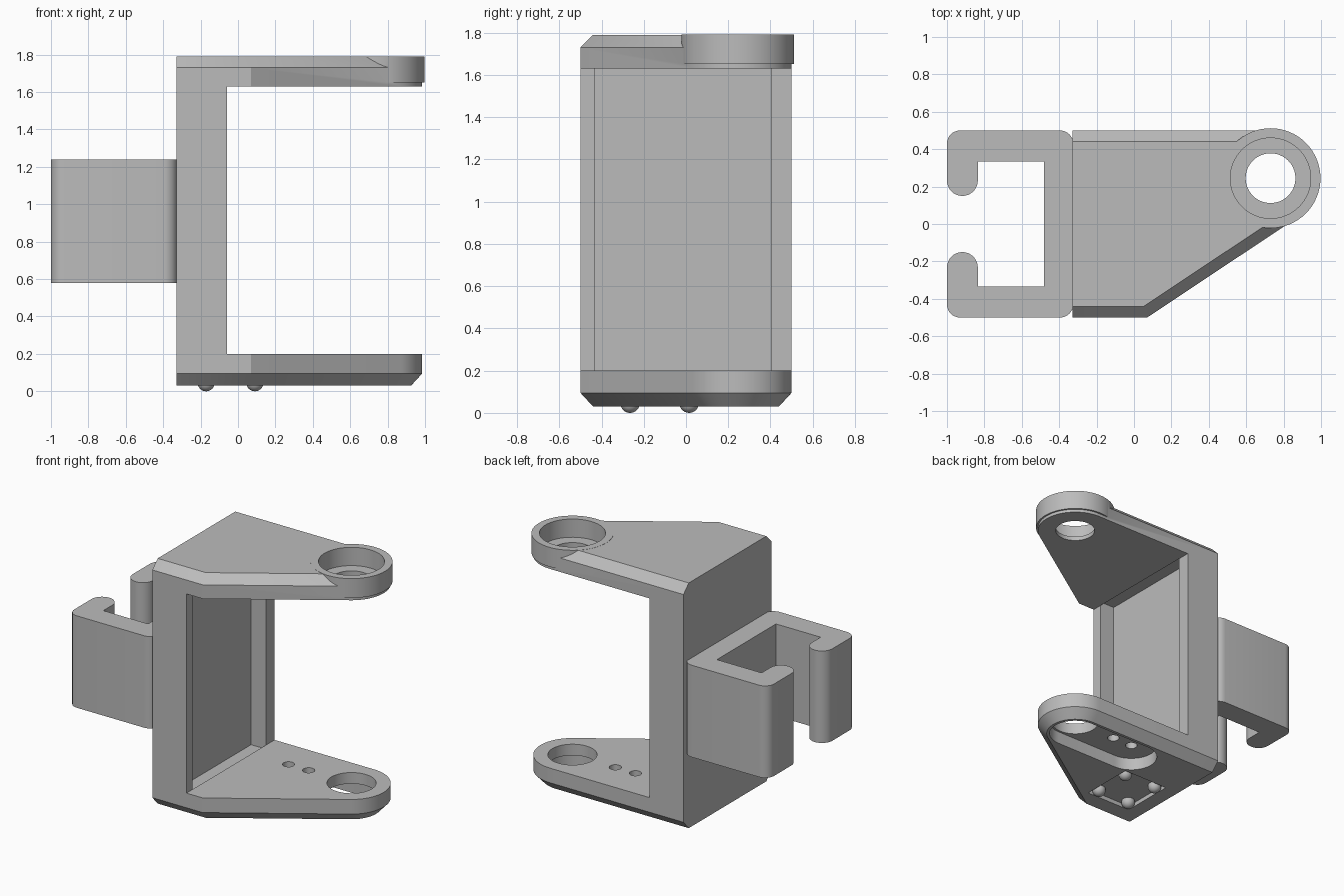
import bpy, bmesh
from math import cos, sin, acos, atan2, hypot, pi, radians
from mathutils import Matrix

cube = bpy.data.objects.get("Cube")
if cube:
    bpy.data.objects.remove(cube, do_unlink=True)

grey = bpy.data.materials.new("plain_grey")
grey.use_nodes = True
colour = (0.5, 0.5, 0.5, 1)
grey.diffuse_color = colour
grey.node_tree.nodes["Principled BSDF"].inputs["Base Color"].default_value = colour

CX, CY, R = 0.73, 0.245, 0.255      # bearing centre and arm tip radius
BACK, LIP, HALF = -0.33, -0.06, 0.5  # wall planes and half depth


def finish(name, bm):
    bmesh.ops.recalc_face_normals(bm, faces=bm.faces)
    mesh = bpy.data.meshes.new(name)
    bm.to_mesh(mesh)
    bm.free()
    mesh.materials.append(grey)
    ob = bpy.data.objects.new(name, mesh)
    bpy.context.scene.collection.objects.link(ob)
    return ob


def loft(name, layers):
    """Join matching outlines, each given as (points, z), into a solid."""
    bm = bmesh.new()
    rings = [[bm.verts.new((x, y, z)) for x, y in pts] for pts, z in layers]
    bm.faces.new(rings[0])
    bm.faces.new(rings[-1])
    for a, b in zip(rings, rings[1:]):
        for i in range(len(a)):
            j = (i + 1) % len(a)
            bm.faces.new((a[i], a[j], b[j], b[i]))
    return finish(name, bm)


def prism(name, pts, z0, z1):
    return loft(name, [(pts, z0), (pts, z1)])


def arc(x, y, r, a0, a1, n=8):
    return [(x + r * cos(radians(a0 + (a1 - a0) * i / n)),
             y + r * sin(radians(a0 + (a1 - a0) * i / n))) for i in range(n + 1)]


def circle(x, y, r, n=64):
    return arc(x, y, r, 0, 360, n)[:-1]


def rect(x0, x1, y0, y1):
    return [(x0, y0), (x1, y0), (x1, y1), (x0, y1)]


def combine(target, other, operation):
    mod = target.modifiers.new(operation.lower(), 'BOOLEAN')
    mod.operation, mod.solver, mod.object = operation, 'EXACT', other
    bpy.context.view_layer.objects.active = target
    bpy.ops.object.modifier_apply(modifier=mod.name)
    bpy.data.objects.remove(other, do_unlink=True)


def cut(target, pts, z0, z1):
    combine(target, prism("cutter", pts, z0, z1), 'DIFFERENCE')


def arm_outline(inset):
    """Tapered arm with a round tip; the wall side is never inset."""
    dx, dy = 0.07 - CX, -HALF - CY
    a = atan2(dy, dx) + acos(R / hypot(dx, dy))
    y = -HALF + inset
    corner = (cos(a) * CX + sin(a) * CY + R - inset - sin(a) * y) / cos(a)
    tip = arc(CX, CY, R - inset, a * 180 / pi, 90, 32)
    return [(BACK, y), (corner, y)] + tip + [(BACK, HALF - inset)]


full, small = arm_outline(0), arm_outline(0.06)
recess = rect(-0.18, LIP, -0.43, 0.405)

# Upper arm with raised bearing cup
upper_arm = loft("upper_arm", [(full, 1.63), (full, 1.73), (small, 1.79)])
combine(upper_arm, prism("cup", circle(CX, CY, 0.267), 1.652, 1.791), 'UNION')
cut(upper_arm, circle(CX, CY, 0.215), 1.66, 1.9)
cut(upper_arm, circle(CX, CY, 0.133), 1.5, 1.9)
cut(upper_arm, recess, 1.6, 1.66)

# Lower arm with bearing hole, screw holes, slot and foot pocket underneath
lower_arm = loft("lower_arm", [(small, 0.03), (full, 0.095), (full, 0.2)])
slot = arc(CX, CY, 0.175, -90, 90, 24) + arc(0.23, CY, 0.175, 90, 270, 24)
cut(lower_arm, slot, -0.1, 0.12)
cut(lower_arm, circle(CX, CY, 0.16), -0.1, 0.4)
for x in (0.23, 0.39):
    cut(lower_arm, circle(x, CY, 0.04, 32), -0.1, 0.4)
cut(lower_arm, rect(-0.22, 0.14, -0.32, 0.075), -0.1, 0.06)
cut(lower_arm, recess, 0.17, 0.3)

# Upright wall, hollowed on its inner side
wall = prism("upright_wall", [
    (BACK, -HALF), (LIP, -HALF), (LIP, -0.43), (-0.18, -0.43),
    (-0.18, 0.405), (LIP, 0.405), (LIP, HALF), (BACK, HALF)], 0.2, 1.63)

# Hooked clip: upper half of the outline, then mirrored
r, hook = 0.07, 0.0825
half = ([(-0.48, 0.335), (-0.835, 0.335)]
        + arc(-1 + hook, 0.15 + hook, hook, 0, -180, 16)
        + arc(-1 + r, HALF - r, r, 180, 90)
        + arc(-0.325 - r, HALF - r, r, 90, 0))
mirrored = [(x, -y) for x, y in reversed(half)]
clip = prism("hooked_clip", half + mirrored, 0.58, 1.24)

# Four round feet
feet = bmesh.new()
for x in (-0.17, 0.09):
    for y in (-0.265, 0.015):
        bmesh.ops.create_uvsphere(feet, u_segments=24, v_segments=16, radius=0.046,
                                  matrix=Matrix.Translation((x, y, 0.046)))
feet = finish("round_feet", feet)

# Smooth the curved sides, keep the edges crisp
bpy.ops.object.select_all(action='DESELECT')
for ob in (upper_arm, lower_arm, wall, clip, feet):
    ob.select_set(True)
bpy.context.view_layer.objects.active = upper_arm
bpy.ops.object.shade_smooth_by_angle(angle=radians(30))
